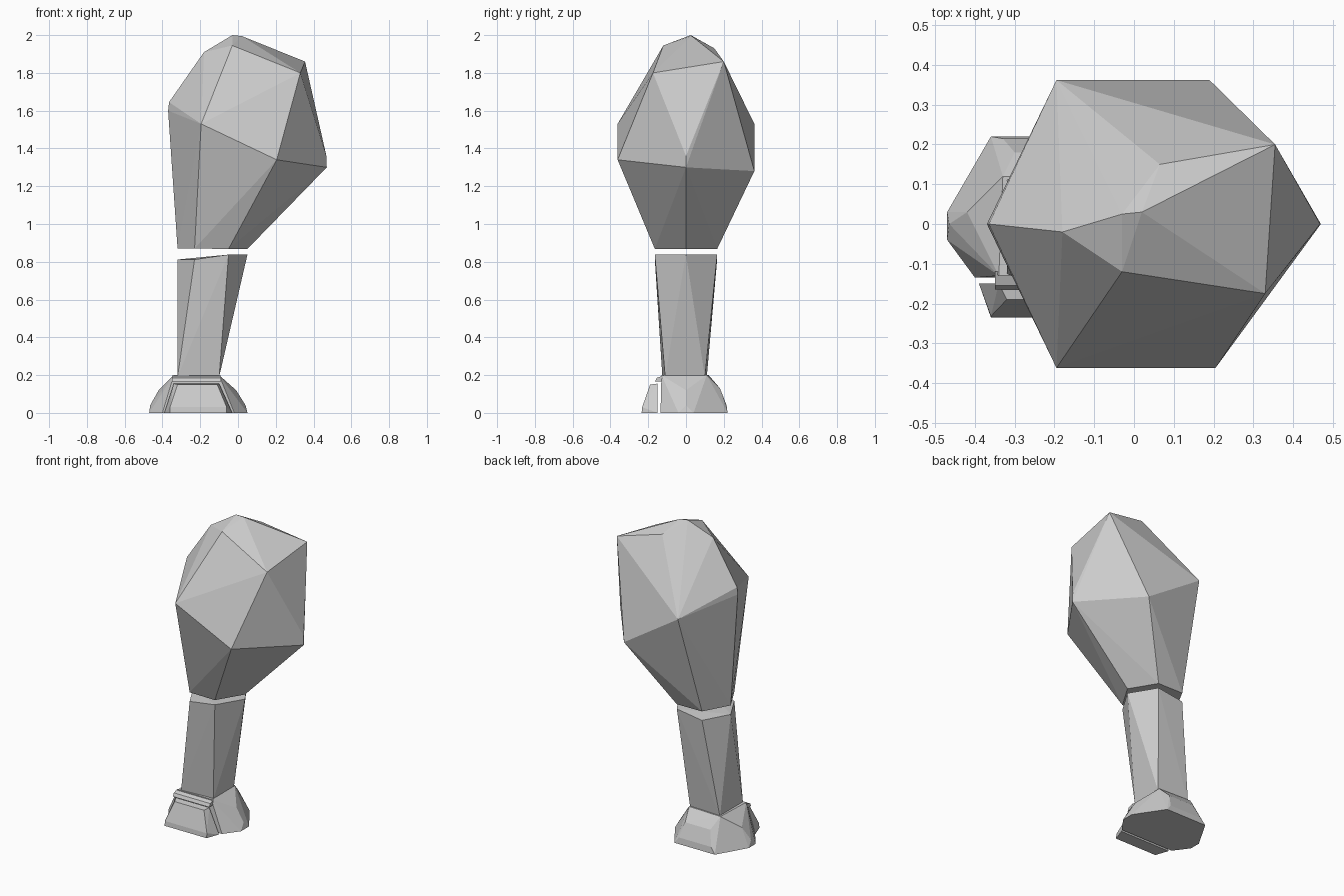
import bpy, bmesh


def hull(name, points, bevel=0.0):
    """Faceted solid wrapped around a handful of corner points."""
    bm = bmesh.new()
    for p in points:
        bm.verts.new(p)
    res = bmesh.ops.convex_hull(bm, input=bm.verts[:])
    loose = [v for v in bm.verts if not v.link_faces]
    bmesh.ops.delete(bm, geom=loose, context='VERTS')
    bmesh.ops.dissolve_limit(bm, angle_limit=0.03, verts=bm.verts[:], edges=bm.edges[:])
    bmesh.ops.recalc_face_normals(bm, faces=bm.faces[:])
    mesh = bpy.data.meshes.new(name)
    bm.to_mesh(mesh)
    bm.free()
    obj = bpy.data.objects.new(name, mesh)
    bpy.context.collection.objects.link(obj)
    if bevel:
        mod = obj.modifiers.new("soft_corners", 'BEVEL')
        mod.width = bevel
        mod.segments = 1
    return obj


def hexagon(z_right, z_left):
    """Six-sided outline shared by the crown's foot and the trunk's head."""
    return [(0.05, 0, z_right), (-0.05, 0.165, z_right), (-0.05, -0.165, z_right),
            (-0.23, 0.165, z_left), (-0.23, -0.165, z_left), (-0.32, 0, z_left)]


# Faceted crown
hull("crown", hexagon(0.868, 0.87) + [
    (-0.37, 0, 1.60), (-0.365, 0, 1.645),
    (-0.195, -0.362, 1.53), (0.205, -0.362, 1.34),
    (-0.195, 0.362, 1.53), (0.19, 0.362, 1.28),
    (0.47, 0, 1.30), (0.468, 0, 1.36),
    (0.33, -0.175, 1.80), (0.355, 0.20, 1.86),
    (-0.18, -0.02, 1.91), (-0.03, -0.12, 1.945),
    (-0.03, 0.025, 2.0), (0.02, 0.03, 1.995), (0.065, 0.15, 1.93)])

# Trunk: hexagonal head tapering to a four-cornered foot
hull("trunk", hexagon(0.838, 0.812) + [
    (-0.32, -0.125, 0.19), (-0.10, -0.11, 0.19),
    (-0.10, 0.10, 0.19), (-0.32, 0.11, 0.19)])

# Root flare around the trunk
hull("root_flare", [
    (-0.47, -0.04, 0), (-0.47, 0.03, 0), (-0.40, -0.135, 0), (-0.36, 0.22, 0),
    (-0.07, 0.22, 0), (0.05, 0.04, 0), (0.05, -0.04, 0), (-0.02, -0.135, 0),
    (-0.465, 0.0, 0.04), (-0.42, 0.03, 0.12), (0.04, 0.0, 0.04), (-0.01, 0.0, 0.12),
    (-0.33, 0.215, 0.04), (-0.10, 0.215, 0.04), (-0.30, 0.18, 0.13), (-0.12, 0.18, 0.13),
    (-0.34, -0.13, 0.2), (-0.10, -0.13, 0.2), (-0.10, 0.11, 0.2), (-0.33, 0.12, 0.2)])

# Front root block, set off by a narrow groove
hull("front_root", [
    (-0.39, -0.15, 0), (-0.36, -0.235, 0), (-0.06, -0.235, 0), (-0.03, -0.15, 0),
    (-0.36, -0.232, 0.03), (-0.06, -0.232, 0.03),
    (-0.34, -0.15, 0.155), (-0.32, -0.19, 0.15),
    (-0.11, -0.19, 0.15), (-0.10, -0.15, 0.155)])

# Ledge above the front root
hull("front_ledge", [
    (x, y, z) for x in (-0.35, -0.09) for y, z in
    ((-0.13, 0.165), (-0.165, 0.165), (-0.155, 0.185), (-0.12, 0.198))])
